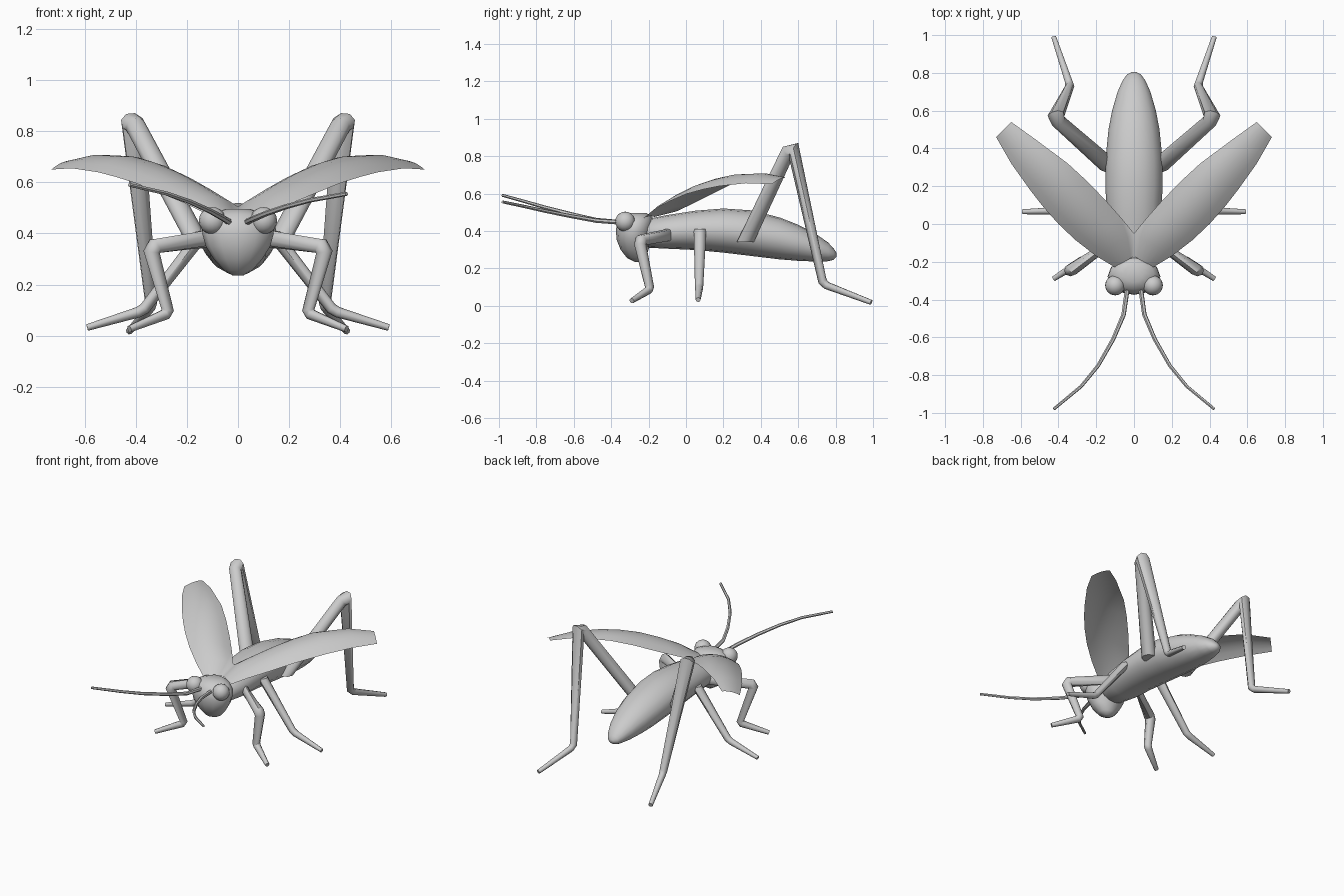
import bpy, bmesh, math
from mathutils import Vector

cube = bpy.data.objects.get("Cube")
if cube:
    bpy.data.objects.remove(cube, do_unlink=True)

COLOUR = (0.6, 0.6, 0.6, 1)
grey = bpy.data.materials.new("plain grey")
grey.use_nodes = True
grey.diffuse_color = COLOUR
grey.node_tree.nodes["Principled BSDF"].inputs["Base Color"].default_value = COLOUR


def finish(bm, name, mirror=False, angle=50):
    """Turn a bmesh into a smooth grey object, optionally mirrored in x."""
    me = bpy.data.meshes.new(name)
    bm.to_mesh(me)
    bm.free()
    me.materials.append(grey)
    ob = bpy.data.objects.new(name, me)
    bpy.context.collection.objects.link(ob)
    bpy.ops.object.select_all(action='DESELECT')
    ob.select_set(True)
    bpy.context.view_layer.objects.active = ob
    bpy.ops.object.shade_smooth_by_angle(angle=math.radians(angle))
    if mirror:
        ob.modifiers.new("mirror", 'MIRROR')
    return ob


def loft(rings, name, closed=True, mirror=False):
    """Skin a list of point rings; closed rings are capped at both ends."""
    bm = bmesh.new()
    rows = [[bm.verts.new(p) for p in ring] for ring in rings]
    n = len(rows[0])
    for a, b in zip(rows, rows[1:]):
        for i in range(n if closed else n - 1):
            j = (i + 1) % n
            bm.faces.new((a[i], a[j], b[j], b[i]))
    if closed:
        bm.faces.new(rows[0])
        bm.faces.new(rows[-1])
        bmesh.ops.recalc_face_normals(bm, faces=bm.faces)
    return finish(bm, name, mirror)


def ellipse(centre, u, v, n):
    turn = [2 * math.pi * i / n for i in range(n)]
    return [centre + u * math.cos(t) + v * math.sin(t) for t in turn]


def tube(points, radii, name, start=None, mirror=False, sides=8):
    """Tapered limb along a path; start is the direction its first end is cut square to."""
    pts = [Vector(p) for p in points]
    rings, tangent, side = [], None, None
    for i, p in enumerate(pts):
        before = (p - pts[i - 1]).normalized() if i else Vector()
        after = (pts[i + 1] - p).normalized() if i < len(pts) - 1 else Vector()
        new = (before + after).normalized()
        if side is None:
            new = Vector(start) if start else new
            side = new.orthogonal().normalized()
        else:
            side = tangent.rotation_difference(new) @ side
        tangent = new
        # widen bends a little so the limb keeps its thickness
        wide = min(1.3, 2 / (before + after).length) if before.length and after.length else 1
        r = radii[i] * wide
        rings.append(ellipse(p, side * r, tangent.cross(side) * r, sides))
    return loft(rings, name, mirror=mirror)


# Body: y, half width, bottom, top
BODY = [(-.24, .06, .34, .44), (-.2, .1, .31, .465), (-.1, .13, .305, .485),
        (.05, .143, .298, .508), (.2, .152, .284, .52), (.35, .15, .266, .51),
        (.5, .135, .248, .472), (.6, .116, .24, .433), (.7, .087, .236, .38),
        (.76, .06, .238, .338), (.79, .038, .246, .305), (.805, .012, .262, .282)]
loft([ellipse(Vector((0, y, (lo + hi) / 2)), Vector((w, 0, 0)),
              Vector((0, 0, (hi - lo) / 2)), 16) for y, w, lo, hi in BODY], "body")

# Head: z, half width, front, back
HEAD = [(.235, .02, -.275, -.24), (.255, .055, -.315, -.215), (.3, .095, -.35, -.2),
        (.35, .126, -.37, -.19), (.4, .14, -.375, -.18), (.44, .135, -.37, -.175),
        (.475, .105, -.345, -.18), (.495, .05, -.31, -.21)]
loft([ellipse(Vector((0, (f + b) / 2, z)), Vector((w, 0, 0)),
              Vector((0, (b - f) / 2, 0)), 12) for z, w, f, b in HEAD], "head")

# Eyes
bm = bmesh.new()
bmesh.ops.create_uvsphere(bm, u_segments=16, v_segments=10, radius=.053)
bmesh.ops.translate(bm, verts=bm.verts, vec=(.1, -.325, .45))
finish(bm, "eyes", mirror=True)

# Legs
tube([(.1, -.08, .382), (.325, -.24, .35), (.338, -.245, .328),
      (.275, -.195, .1), (.285, -.2, .083), (.425, -.29, .026)],
     [.034, .03, .029, .022, .022, .014], "front_legs", (0, -1, 0), True)
tube([(.13, .075, .41), (.365, .07, .107), (.39, .07, .092), (.59, .065, .032)],
     [.034, .022, .021, .013], "middle_legs", (0, 0, -1), True)
tube([(.145, .318, .342), (.402, .545, .822), (.412, .575, .832),
      (.34, .73, .13), (.345, .752, .108), (.425, .99, .018)],
     [.046, .037, .036, .023, .021, .014], "hind_legs", (0, 0, 1), True)

# Antennae: same sweep, the right one a little higher
PATH = [(.035, -.34, 0), (.055, -.48, .09), (.11, -.61, .3),
        (.19, -.75, .55), (.28, -.86, .77), (.425, -.98, 1)]
for name, side, rise in (("left_antenna", 1, .11), ("right_antenna", -1, .145)):
    tube([(side * x, y, .445 + rise * h) for x, y, h in PATH],
         [.013, .012, .011, .01, .009, .008], name, sides=6)

# Wings: front edge and back edge of each section, more arched where wider
WING = [((.1, -.23, .465), (0, -.17, .475)), ((.2, -.17, .515), (0, -.05, .505)),
        ((.31, -.085, .56), (.07, .035, .545)), ((.4, 0, .597), (.15, .125, .59)),
        ((.48, .09, .622), (.25, .228, .642)), ((.55, .18, .64), (.35, .32, .68)),
        ((.65, .32, .655), (.52, .447, .703)), ((.73, .46, .65), (.65, .54, .685))]
sections = []
for front, back in WING:
    a, b = Vector(front), Vector(back)
    lift = .65 * (a - b).length_squared
    sections.append([a.lerp(b, t) + Vector((0, 0, lift * 4 * t * (1 - t)))
                     for t in (0, .17, .33, .5, .67, .83, 1)])
loft(sections, "wings", closed=False, mirror=True)
